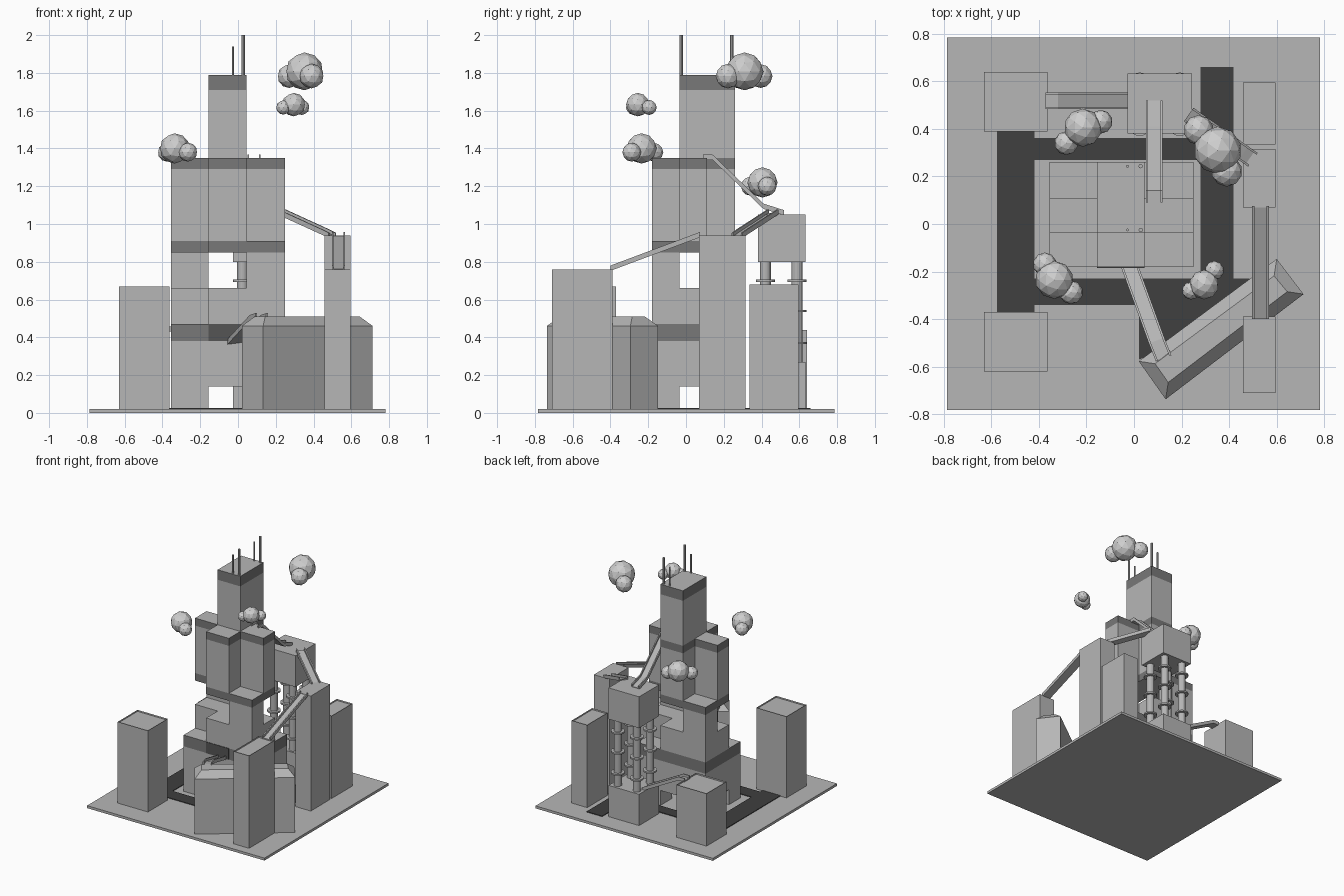
import bpy, bmesh, math
from mathutils import Vector

if "Cube" in bpy.data.objects:
    bpy.data.objects.remove(bpy.data.objects["Cube"])


def material(name, v):
    m = bpy.data.materials.new(name)
    m.diffuse_color = (v, v, v, 1)
    m.use_nodes = True
    m.node_tree.nodes["Principled BSDF"].inputs["Base Color"].default_value = m.diffuse_color
    return m


CONCRETE = material("concrete grey", 0.47)
BAND = material("dark band grey", 0.19)
ENTRY = material("entrance charcoal", 0.09)
ROAD = material("road black", 0.05)
CLOUD = material("cloud pale grey", 0.62)


def finish(name, bm, mats):
    bmesh.ops.recalc_face_normals(bm, faces=bm.faces)
    me = bpy.data.meshes.new(name)
    bm.to_mesh(me)
    bm.free()
    for m in mats:
        me.materials.append(m)
    ob = bpy.data.objects.new(name, me)
    bpy.context.collection.objects.link(ob)
    return ob


def loft(bm, rings):
    """Skin a list of vertex rings and cap both ends; returns side faces per level."""
    vs = [[bm.verts.new(p) for p in r] for r in rings]
    n = len(vs[0])
    levels = [[bm.faces.new((a[i], a[(i + 1) % n], b[(i + 1) % n], b[i])) for i in range(n)]
              for a, b in zip(vs, vs[1:])]
    bm.faces.new(vs[0][::-1])
    top = bm.faces.new(vs[-1])
    return levels, top


def stack(name, outline, zs, bands=(), mat=CONCRETE):
    """Upright prism with levels zs; levels listed in bands get the dark colour."""
    bm = bmesh.new()
    levels, _ = loft(bm, [[(x, y, z) for x, y in outline] for z in zs])
    for i in bands:
        for f in levels[i]:
            f.material_index = 1
    return finish(name, bm, [mat, BAND])


def rect(x0, x1, y0, y1):
    return [(x0, y0), (x1, y0), (x1, y1), (x0, y1)]


def tower(name, x0, x1, y0, y1, top, rim):
    """Block with a shallow sunken roof."""
    bm = bmesh.new()
    _, roof = loft(bm, [[(x, y, z) for x, y in rect(x0, x1, y0, y1)] for z in (0.02, top)])
    if rim:
        bmesh.ops.inset_region(bm, faces=[roof], thickness=rim)
        inner = bmesh.ops.extrude_discrete_faces(bm, faces=[roof])["faces"]
        bmesh.ops.translate(bm, verts=inner[0].verts, vec=(0, 0, -0.012))
    finish(name, bm, [CONCRETE])


def channel(name, path, width=0.07, h=0.028, t=0.009):
    """U-shaped sloping walkway along a path (path = underside centre)."""
    d = Vector(path[-1]) - Vector(path[0])
    side = Vector((-d.y, d.x, 0)).normalized()
    w = width / 2
    prof = [(-w, 0), (w, 0), (w, h), (w - t, h), (w - t, t), (t - w, t), (t - w, h), (-w, h)]
    bm = bmesh.new()
    loft(bm, [[Vector(p) + side * s + Vector((0, 0, z)) for s, z in prof] for p in path])
    finish(name, bm, [CONCRETE])


def cylinder(bm, x, y, z0, z1, r, seg=16):
    loft(bm, [[(x + r * math.cos(2 * math.pi * i / seg), y + r * math.sin(2 * math.pi * i / seg), z)
               for i in range(seg)] for z in (z0, z1)])


# base plate and roads
stack("base_plate", rect(-0.787, 0.782, -0.783, 0.785), (0, 0.02))
roads = {
    "left_road": rect(-0.577, -0.418, -0.4, 0.42),
    "right_road": rect(0.28, 0.418, -0.23, 0.66),
    "back_road": rect(-0.418, 0.28, 0.27, 0.362),
    "front_road": rect(-0.418, 0.485, -0.34, -0.23),
    "hall_forecourt": [(0.02, -0.34), (0.02, -0.57), (0.15, -0.52), (0.4, -0.34)],
}
for name, o in roads.items():
    stack(name, o, (0.018, 0.025), mat=ROAD)

# outer towers
tower("front_left_tower", -0.63, -0.363, -0.62, -0.37, 0.67, 0.018)
tower("back_left_tower", -0.63, -0.363, 0.39, 0.64, 0.44, 0.01)
tower("front_right_tower", 0.458, 0.595, -0.71, -0.39, 0.76, 0.008)
tower("middle_right_tower", 0.458, 0.595, 0.07, 0.315, 0.94, 0)
tower("back_right_tower", 0.458, 0.595, 0.335, 0.595, 0.68, 0.008)

# central building on a three by three grid
X = (-0.355, -0.155, 0.045, 0.25)
Y = (-0.18, -0.035, 0.11, 0.26)
for n, (i, j) in {"front_left": (0, 0), "front_right": (2, 0),
                  "back_left": (0, 2), "back_right": (2, 2)}.items():
    cell = rect(X[i], X[i + 1], Y[j], Y[j + 1])
    stack(n + "_leg", cell, (0.02, 0.14))
    if i != j:
        stack(n + "_column", cell, (0.66, 0.85))
stack("lower_body", rect(X[0], X[3], Y[0], Y[3]), (0.14, 0.38, 0.47), bands=[1])

# square with the front left and back right corners cut away
notched = [(X[1], Y[0]), (X[3], Y[0]), (X[3], Y[2]), (X[2], Y[2]),
           (X[2], Y[3]), (X[0], Y[3]), (X[0], Y[1]), (X[1], Y[1])]
stack("middle_body", notched, (0.47, 0.66))
stack("middle_band", notched, (0.85, 0.91), bands=[0])

cross = [(X[1], Y[0]), (X[2], Y[0]), (X[2], Y[1]), (X[3], Y[1]), (X[3], Y[2]), (X[2], Y[2]),
         (X[2], Y[3]), (X[1], Y[3]), (X[1], Y[2]), (X[0], Y[2]), (X[0], Y[1]), (X[1], Y[1])]
stack("upper_body", cross, (0.91, 1.29, 1.35), bands=[1])
stack("top_tower", rect(X[1], X[2], Y[1], Y[3]), (1.35, 1.71, 1.79), bands=[1])
stack("entrance_panel", rect(X[1], X[2], Y[0] - 0.004, Y[0]), (0.38, 0.47), mat=ENTRY)

# roof antennas
bm = bmesh.new()
for y in (-0.025, 0.243):
    cylinder(bm, -0.027, y, 1.79, 1.94, 0.006, 8)
    cylinder(bm, 0.028, y, 1.79, 2.0, 0.009, 8)
finish("antennas", bm, [CONCRETE])

# slanted hall at the front with a bevelled roof
A, B, C, D = [Vector(p) for p in ((0.02, -0.577), (0.133, -0.737), (0.713, -0.295), (0.6, -0.147))]
u, v = (C - B).normalized() * 0.05, (A - B).normalized() * 0.05
foot = [A, B, C, D]
roof = [A + u - v, B + u + v, C - u + v, D - u - v]
bm = bmesh.new()
loft(bm, [[(p.x, p.y, z) for p in o] for o, z in ((foot, 0.02), (foot, 0.46), (roof, 0.51))])
finish("slanted_hall", bm, [CONCRETE])

# raised tank on ringed pipes behind the centre
tank = rect(-0.027, 0.243, 0.38, 0.632)
stack("tank_pedestal", tank, (0.02, 0.27))
stack("raised_tank", tank, (0.80, 1.05))
pipes, rings = bmesh.new(), bmesh.new()
for x in (0.024, 0.192):
    for y in (0.42, 0.587):
        cylinder(pipes, x, y, 0.27, 0.80, 0.029)
        for z in (0.37, 0.54, 0.70):
            cylinder(rings, x, y, z - 0.006, z + 0.006, 0.05)
for name, b in (("tank_pipes", pipes), ("pipe_rings", rings)):
    finish(name, b, [CONCRETE])

# sloping walkways
channel("entrance_ramp", [(-0.025, -0.16, 0.36), (0.095, -0.49, 0.49), (0.125, -0.565, 0.5)])
channel("front_right_walkway", [(0.532, -0.4, 0.752), (0.532, 0.075, 0.93)])
channel("tank_walkway", [(0.5, 0.27, 0.925), (0.46, 0.298, 0.945), (0.23, 0.46, 1.05)])
channel("tank_to_roof_walkway", [(0.085, 0.52, 1.045), (0.085, 0.41, 1.08),
                                 (0.085, 0.14, 1.34), (0.085, 0.09, 1.34)])
channel("back_left_walkway", [(0.0, 0.518, 0.26), (-0.32, 0.518, 0.43), (-0.372, 0.518, 0.43)])

# low-poly clouds: three balls each (x, y, z, radius)
clouds = {
    "back_left_cloud": [(-0.215, 0.405, 1.22, 0.08), (-0.14, 0.43, 1.2, 0.05), (-0.285, 0.34, 1.2, 0.05)],
    "front_left_cloud": [(-0.335, -0.235, 1.4, 0.08), (-0.265, -0.287, 1.38, 0.05), (-0.375, -0.17, 1.38, 0.05)],
    "front_right_cloud": [(0.295, -0.255, 1.632, 0.062), (0.338, -0.195, 1.617, 0.04), (0.24, -0.28, 1.617, 0.038)],
    "back_right_cloud": [(0.352, 0.31, 1.808, 0.1), (0.272, 0.395, 1.783, 0.063), (0.39, 0.222, 1.783, 0.065)],
}
for name, balls in clouds.items():
    bm = bmesh.new()
    for x, y, z, r in balls:
        ball = bmesh.ops.create_icosphere(bm, subdivisions=2, radius=r)["verts"]
        bmesh.ops.translate(bm, verts=ball, vec=(x, y, z))
    finish(name, bm, [CLOUD])
